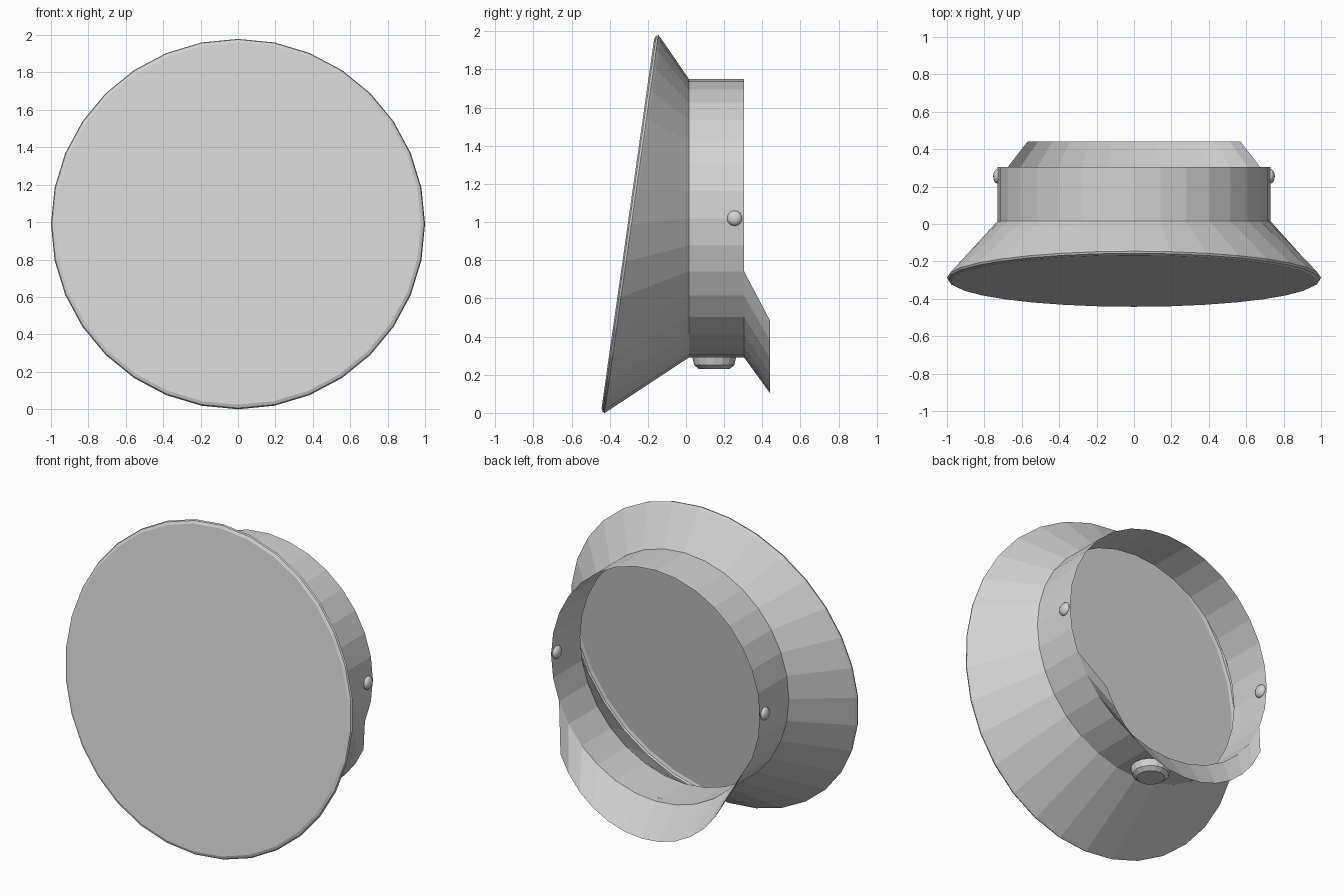
import bpy, bmesh
from math import sin, cos, radians, pi
from mathutils import Matrix, Vector

cube = bpy.data.objects.get("Cube")
if cube:
    bpy.data.objects.remove(cube, do_unlink=True)

SIDES = 32
grey = bpy.data.materials.new("light grey")
grey.use_nodes = True
grey.diffuse_color = (0.65, 0.65, 0.65, 1)
grey.node_tree.nodes["Principled BSDF"].inputs["Base Color"].default_value = grey.diffuse_color


def finish(name, bm):
    mesh = bpy.data.meshes.new(name)
    bm.to_mesh(mesh)
    bm.free()
    mesh.materials.append(grey)
    obj = bpy.data.objects.new(name, mesh)
    bpy.context.collection.objects.link(obj)
    return obj


def ring(bm, y, z, radius, tilt=0.0, steps=range(SIDES)):
    """Circle of points facing the front, counted from its lowest point."""
    points = []
    for i in steps:
        a = 2 * pi * i / SIDES
        drop = -radius * cos(a)
        points.append(bm.verts.new((radius * sin(a), y + drop * sin(tilt), z + drop * cos(tilt))))
    return points


def bridge(bm, first, second, closed=True):
    count = len(first)
    for i in range(count if closed else count - 1):
        j = (i + 1) % count
        bm.faces.new((first[i], first[j], second[j], second[i]))


# Tilted front disc with a bevelled rim, flaring back to the round collar
TILT = radians(8.1)
normal = Vector((0, -cos(TILT), sin(TILT)))
body = bmesh.new()
loops = []
for radius, offset in ((0.978, 0.015), (0.995, 0.007), (1.0, -0.004), (0.99, -0.016)):
    centre = Vector((0, -0.29, 0.99)) + normal * offset
    loops.append(ring(body, centre.y, centre.z, radius, TILT))
for y in (0.015, 0.305):
    loops.append(ring(body, y, 1.02, 0.73))
body.faces.new(loops[0])
for a, b in zip(loops, loops[1:]):
    bridge(body, a, b)
bmesh.ops.recalc_face_normals(body, faces=body.faces)
finish("flared_body", body)

# Lower lip behind the collar
lip = bmesh.new()
arc = range(-6, 7)
bridge(lip, ring(lip, 0.305, 1.02, 0.73, steps=arc),
       ring(lip, 0.44, 0.721, 0.617, steps=arc), closed=False)
finish("lower_lip", lip)

# Round pins on both sides of the collar
for name, side in (("left_pin", 1), ("right_pin", -1)):
    pin = bmesh.new()
    bmesh.ops.create_uvsphere(pin, u_segments=16, v_segments=8, radius=0.04)
    bmesh.ops.transform(pin, verts=pin.verts, matrix=Matrix.Translation(
        (side * 0.727, 0.255, 1.02)) @ Matrix.Diagonal((0.65, 1, 1, 1)))
    obj = finish(name, pin)
    for p in obj.data.polygons:
        p.use_smooth = True

# Bevelled button under the collar
knob = bmesh.new()
for low, high, r_low, r_high in ((0.25, 0.292, 0.105, 0.115), (0.23, 0.25, 0.08, 0.105)):
    bmesh.ops.create_cone(knob, cap_ends=True, segments=16, radius1=r_low, radius2=r_high,
                          depth=high - low,
                          matrix=Matrix.Translation((0, 0.148, (low + high) / 2)))
finish("bottom_button", knob)
